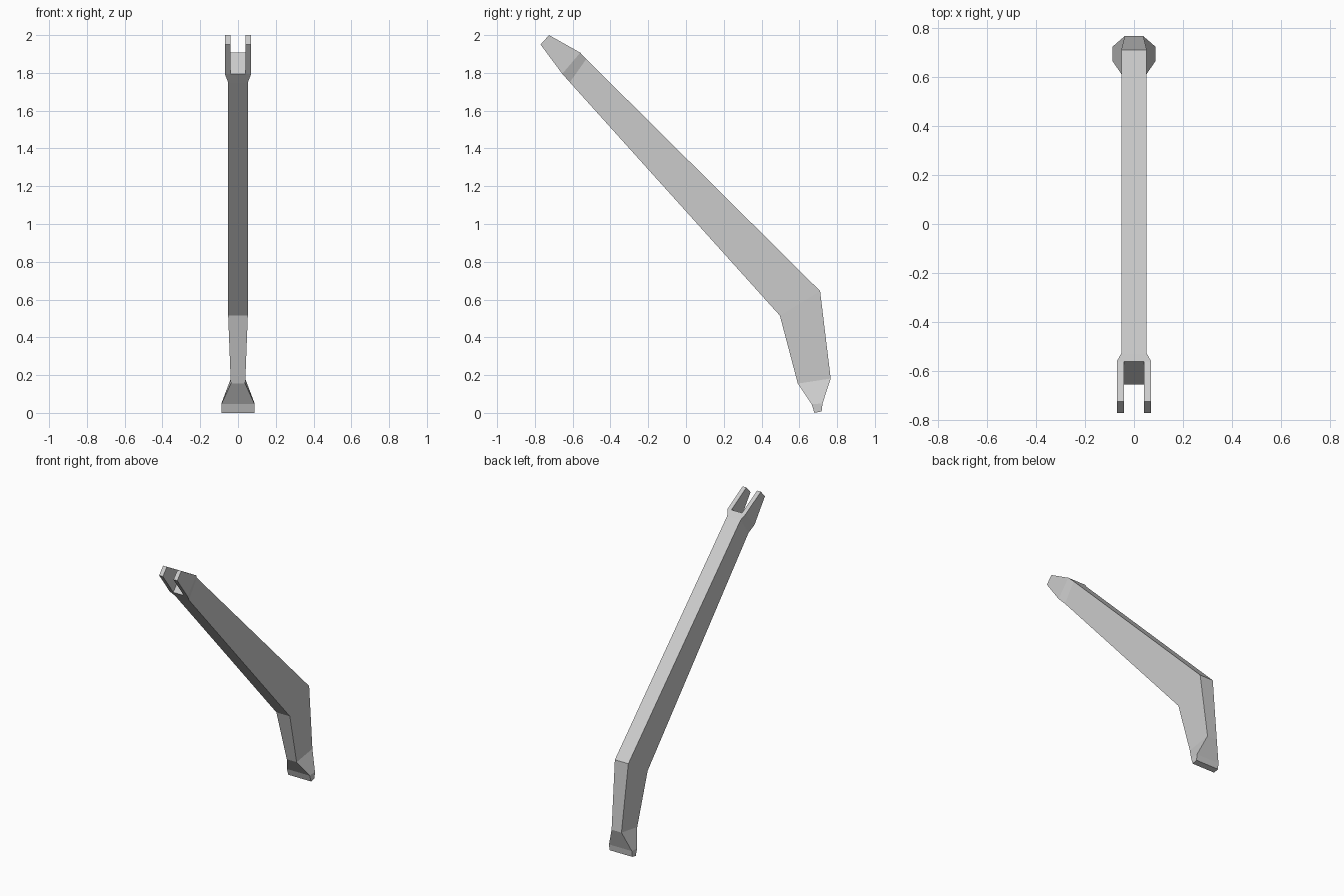
import bpy
import bmesh

cube = bpy.data.objects.get("Cube")
if cube:
    bpy.data.objects.remove(cube, do_unlink=True)

grey = bpy.data.materials.new("light grey")
grey.use_nodes = True
colour = (0.6, 0.6, 0.6, 1)
grey.diffuse_color = colour
grey.node_tree.nodes["Principled BSDF"].inputs["Base Color"].default_value = colour

# Sections along the arm: front edge (y, z), back edge (y, z), half width
SECTIONS = [
    ((0.68, 0.0), (0.718, 0.008), 0.088),     # foot sole
    ((0.665, 0.046), (0.723, 0.05), 0.088),   # foot top
    ((0.592, 0.155), (0.766, 0.182), 0.038),  # ankle
    ((0.497, 0.515), (0.71, 0.645), 0.052),   # elbow
    ((-0.615, 1.75), (-0.528, 1.873), 0.052),  # neck
]
FORK_BASE = ((-0.655, 1.795), (-0.56, 1.907))
FORK_TIP = ((-0.77, 1.95), (-0.725, 2.0))
OUTER, INNER = 0.07, 0.041

bm = bmesh.new()


def edge_row(point, xs):
    return [bm.verts.new((x, *point)) for x in xs]


def loft(a, b):
    """Join two (front row, back row) sections with flat sides."""
    for row_a, row_b in zip(a, b):
        bm.faces.new(row_a + row_b[::-1])
    for end in (0, -1):
        bm.faces.new((a[0][end], a[1][end], b[1][end], b[0][end]))


def cap(section):
    bm.faces.new(section[0] + section[1][::-1])


# Foot, bent arm and neck
rings = [tuple(edge_row(p, (-w, w)) for p in (front, back))
         for front, back, w in SECTIONS]
fork_xs = (-OUTER, -INNER, INNER, OUTER)
base = tuple(edge_row(p, fork_xs) for p in FORK_BASE)
cap(rings[0])
for a, b in zip(rings, rings[1:] + [base]):
    loft(a, b)

# Slot floor and the two prongs
cap(tuple(row[1:3] for row in base))
tip = tuple(edge_row(p, fork_xs) for p in FORK_TIP)
for i in (0, 2):
    root = tuple(row[i:i + 2] for row in base)
    end = tuple(row[i:i + 2] for row in tip)
    loft(root, end)
    cap(end)

bmesh.ops.recalc_face_normals(bm, faces=bm.faces)
mesh = bpy.data.meshes.new("forked_arm")
bm.to_mesh(mesh)
bm.free()
mesh.materials.append(grey)
arm = bpy.data.objects.new("forked_arm", mesh)
bpy.context.collection.objects.link(arm)
